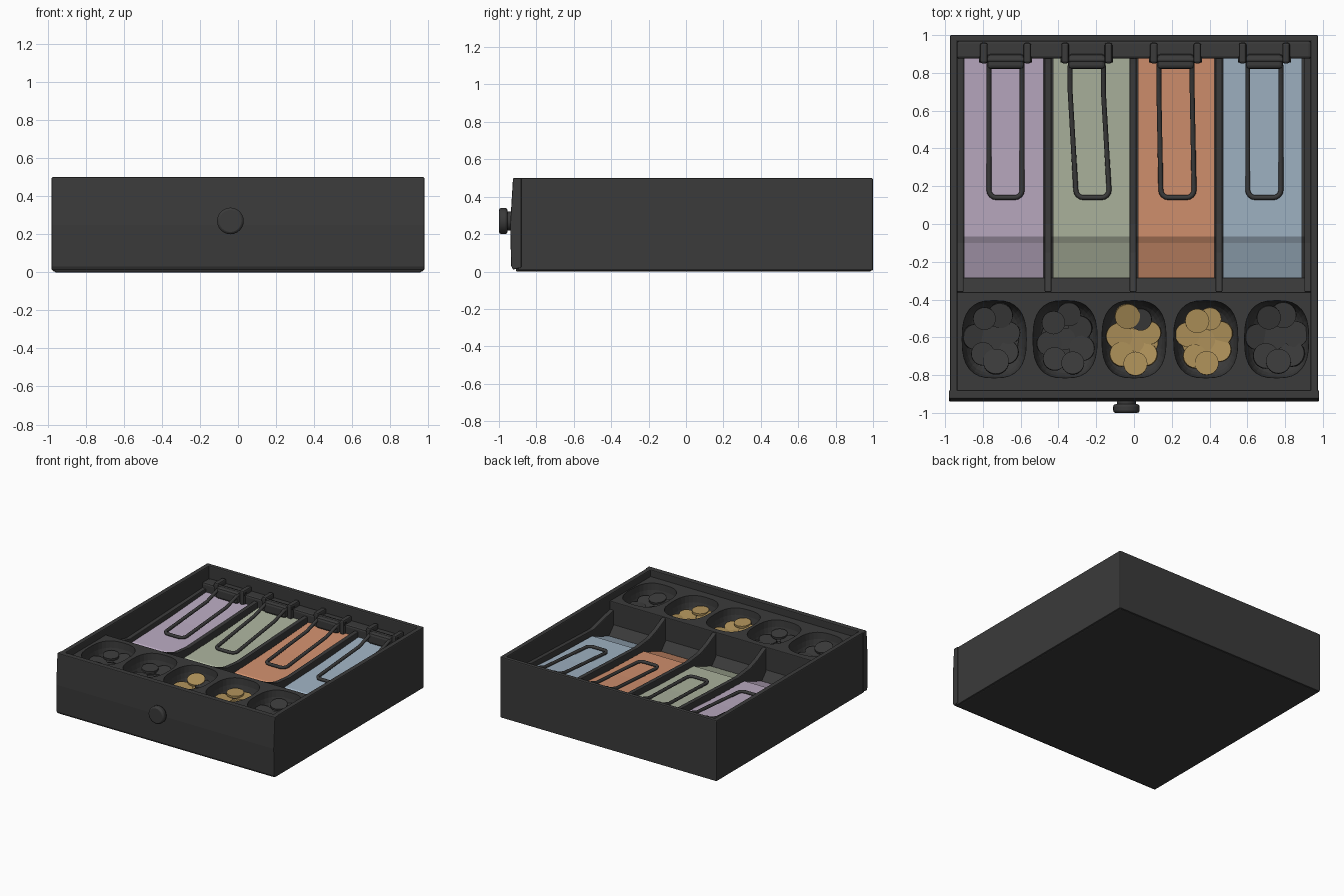
import bpy, bmesh, math, random
from mathutils import Matrix, Vector

random.seed(4)
if "Cube" in bpy.data.objects:
    bpy.data.objects.remove(bpy.data.objects["Cube"])


def material(name, rgb):
    m = bpy.data.materials.new(name)
    m.use_nodes = True
    m.diffuse_color = (*rgb, 1)
    m.node_tree.nodes["Principled BSDF"].inputs["Base Color"].default_value = (*rgb, 1)
    return m


BLACK = material("charcoal", (.043, .043, .043))
GOLD = material("gold", (.42, .28, .10))
NOTES = [material("lilac", (.49, .40, .53)), material("sage", (.41, .45, .34)),
         material("orange", (.64, .28, .155)), material("pale blue", (.35, .45, .55))]


def finish(name, bm, mat, bevel=0, smooth=False):
    bmesh.ops.recalc_face_normals(bm, faces=bm.faces)
    mesh = bpy.data.meshes.new(name)
    bm.to_mesh(mesh)
    bm.free()
    mesh.materials.append(mat)
    ob = bpy.data.objects.new(name, mesh)
    bpy.context.collection.objects.link(ob)
    if bevel:
        mod = ob.modifiers.new("bevel", "BEVEL")
        mod.width, mod.segments, mod.limit_method = bevel, 2, "ANGLE"
    if smooth:
        bpy.ops.object.select_all(action="DESELECT")
        ob.select_set(True)
        bpy.context.view_layer.objects.active = ob
        bpy.ops.object.shade_smooth_by_angle(angle=math.radians(35))
    return ob


def box(name, x, y, z, bevel=.008):
    """Box from (low, high) ranges on each axis."""
    bm = bmesh.new()
    bmesh.ops.create_cube(bm, size=1)
    for v in bm.verts:
        v.co = [r[0] if c < 0 else r[1] for c, r in zip(v.co, (x, y, z))]
    return finish(name, bm, BLACK, bevel)


def prism(name, x0, x1, profile, mat, bevel=0):
    """Side profile of (y, z) points extruded from x0 to x1."""
    bm = bmesh.new()
    face = bm.faces.new([bm.verts.new((x0, y, z)) for y, z in profile])
    ext = bmesh.ops.extrude_face_region(bm, geom=[face])
    verts = [g for g in ext["geom"] if isinstance(g, bmesh.types.BMVert)]
    bmesh.ops.translate(bm, verts=verts, vec=(x1 - x0, 0, 0))
    return finish(name, bm, mat, bevel)


def disc(name, centre, radius, depth, rot, mat, bevel=0):
    bm = bmesh.new()
    bmesh.ops.create_cone(bm, cap_ends=True, segments=24, radius1=radius, radius2=radius,
                          depth=depth, matrix=Matrix.Translation(centre) @ rot)
    return finish(name, bm, mat, bevel, smooth=True)


def tube(name, points, radius, cyclic=False):
    curve = bpy.data.curves.new(name, "CURVE")
    curve.dimensions = "3D"
    curve.bevel_depth, curve.bevel_resolution = radius, 2
    spline = curve.splines.new("POLY")
    spline.points.add(len(points) - 1)
    for p, co in zip(spline.points, points):
        p.co = (*co, 1)
    spline.use_cyclic_u = cyclic
    curve.materials.append(BLACK)
    ob = bpy.data.objects.new(name, curve)
    bpy.context.collection.objects.link(ob)


# Drawer shell
box("floor", (-.965, .965), (-.91, .99), (0, .03))
for side, s in (("right", -1), ("left", 1)):
    box(side + "_wall", sorted((s * .935, s * .975)), (-.9, 1), (.005, .5))
box("back_wall", (-.97, .97), (.965, 1), (.005, .5))
prism("front_panel", -.98, .98, [(-.88, .02), (-.925, .01), (-.935, .03), (-.94, .25),
                                 (-.925, .5), (-.88, .5)], BLACK, .006)

# Round pull on the front
facing = Matrix.Rotation(math.pi / 2, 4, "X")
disc("knob_stem", (-.04, -.95, .27), .05, .06, facing, BLACK)
disc("knob", (-.04, -.977, .27), .07, .046, facing, BLACK, .012)

# Coin tray with rounded bowls cut into it
TRAY_TOP = .445
tray = box("coin_tray", (-.94, .94), (-.885, -.36), (.02, TRAY_TOP), .006)
cups = [-.74, -.365, 0, .38, .755]


def bowl_cutter(x):
    bm = bmesh.new()
    bmesh.ops.create_uvsphere(bm, u_segments=32, v_segments=16, radius=1)
    for v in bm.verts:
        px, py, pz = [math.copysign(abs(c) ** p, c) for c, p in zip(v.co, (.75, .75, .8))]
        v.co = (x + .17 * px, -.61 + .205 * py, TRAY_TOP + .2 * pz)
    ob = finish("bowl_cutter", bm, BLACK)
    ob.hide_render = True
    ob.hide_set(True)
    ob.display_type = "WIRE"
    return ob


cutters = [bowl_cutter(x) for x in cups]
for cutter in cutters:
    mod = tray.modifiers.new("bowl", "BOOLEAN")
    mod.operation, mod.object, mod.solver = "DIFFERENCE", cutter, "EXACT"
bpy.context.view_layer.update()
cut_mesh = bpy.data.meshes.new_from_object(tray.evaluated_get(bpy.context.evaluated_depsgraph_get()))
tray.modifiers.clear()
tray.data = cut_mesh
for cutter in cutters:
    bpy.data.objects.remove(cutter)

# Loose coins: an outer ring leaning inwards and one on top
for i, cx in enumerate(cups):
    phase = random.uniform(.2, .6)
    for k in range(8):
        a = phase + k * math.tau / 7
        ring = 0 if k == 7 else 1
        x = cx + ring * .092 * math.cos(a) + random.uniform(-.012, .012)
        y = -.61 + ring * .125 * math.sin(a) + random.uniform(-.012, .012)
        z = .335 + .016 * (k % 3) if ring else .325
        lean = Matrix.Rotation(random.uniform(.05, .3) * ring, 4, Vector((math.sin(a), -math.cos(a), 0)))
        gold = i == 3 or (i == 2 and k != 1)
        disc("coin", (x, y, z), random.uniform(.058, .07), .018, lean, GOLD if gold else BLACK)
    disc("coin_pile", (cx, -.61, .28), .13, .06, Matrix.Identity(4), GOLD if i in (2, 3) else BLACK)

# Sloping bed for the banknotes
slope = [(.89, .33), (.4, .30), (-.065, .285), (-.1, .265), (-.285, .2)]
bed = [(y, z - .02) for y, z in slope]
prism("note_bed", -.94, .94, [(.97, .03), (.97, .32)] + bed + [(-.37, .27), (-.37, .03)], BLACK)

# Dividers between the compartments, sweeping up to the coin tray
for x in (-.455, -.005, .45):
    prism("divider", x - .018, x + .018,
          [(.97, .1), (.97, .38), (.85, .37), (0, .335), (-.15, .35), (-.25, .385),
           (-.36, .44), (-.36, .1)], BLACK, .006)
for x in (-.92, .92):
    prism("side_ledge", x - .018, x + .018,
          [(.97, .1), (.97, .36), (-.1, .32), (-.36, .38), (-.36, .1)], BLACK, .006)

# Rear rail that carries the clips
box("hinge_rail", (-.94, .94), (.875, .97), (.25, .40), .015)

# Banknotes, hinges and wire clips
spans = [(-.9, -.48), (-.43, -.025), (.02, .425), (.47, .89)]
for (x0, x1), mat, cx, skew in zip(spans, NOTES, (-.68, -.22, .23, .69), (0, .03, .01, 0)):
    prism("banknotes", x0, x1, slope + bed[::-1], mat)
    hx = cx - skew
    box("clip_hinge", (hx - .1, hx + .1), (.82, .9), (.33, .42), .02)
    for s in (-1, 1):
        lug = hx + s * .115
        box("hinge_lug", (lug - .02, lug + .02), (.85, .96), (.32, .44), .012)
    tube("hinge_pin", [(hx - .14, .87, .41), (hx + .14, .87, .41)], .014)
    half, tip = .088, []
    for corner, start in ((1, 0), (-1, -math.pi / 2)):
        for j in range(5):
            a = start - j * math.pi / 8
            tip.append((cx + corner * (half - .04) + .04 * math.cos(a), .18 + .04 * math.sin(a), .315))
    loop = [(hx + half, .84, .40), (hx + half, .7, .355)] + tip
    loop += [(hx - half, .7, .355), (hx - half, .84, .40)]
    tube("wire_clip", loop, .013)
